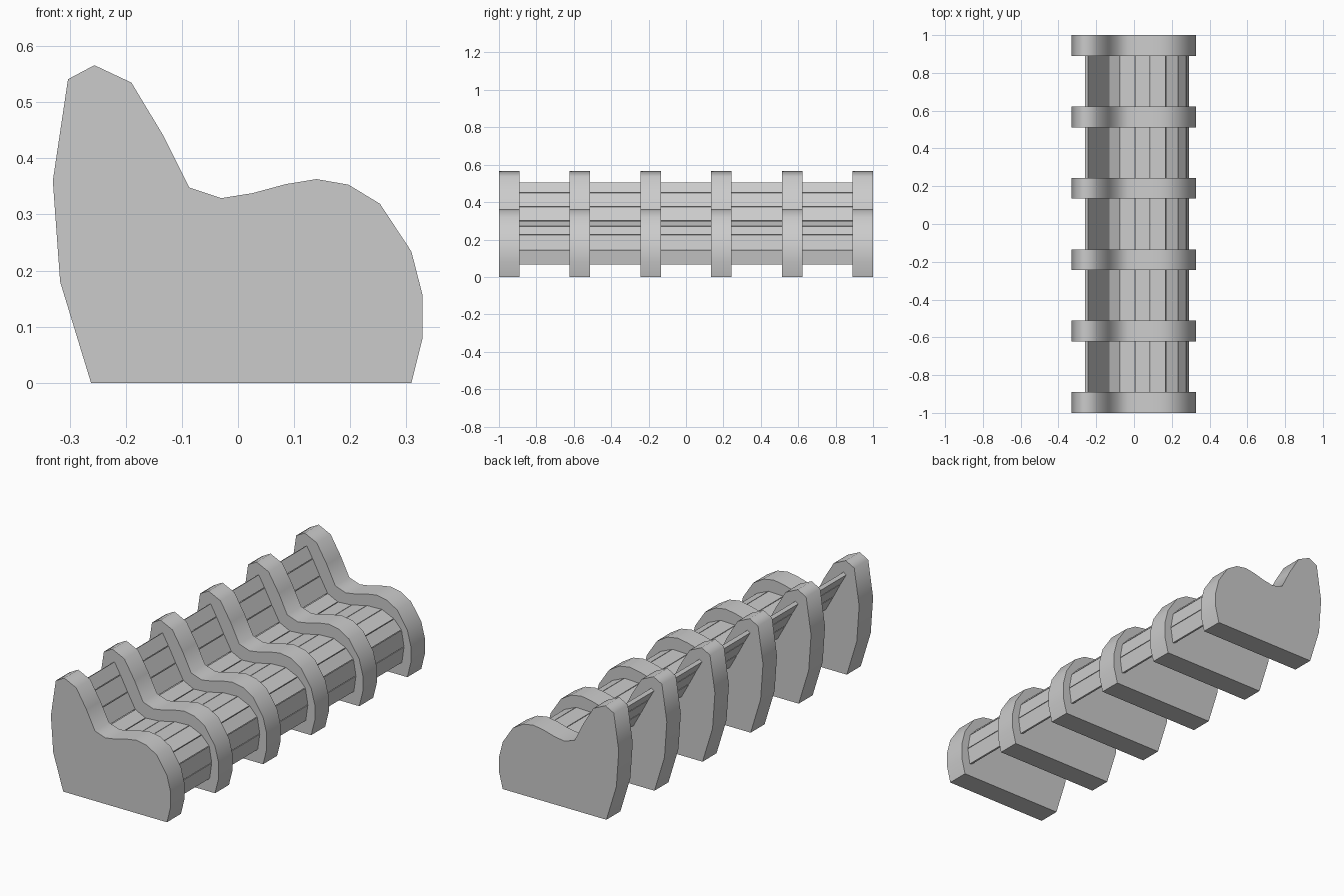
import bpy, bmesh
from mathutils import Vector

if "Cube" in bpy.data.objects:
    bpy.data.objects.remove(bpy.data.objects["Cube"])


def prism(name, outline, y0, y1):
    """Extrude an x/z outline from y0 to y1."""
    bm = bmesh.new()
    face = bm.faces.new([bm.verts.new((x, y0, z)) for x, z in outline])
    ext = bmesh.ops.extrude_face_region(bm, geom=[face])
    moved = [v for v in ext["geom"] if isinstance(v, bmesh.types.BMVert)]
    bmesh.ops.translate(bm, verts=moved, vec=(0, y1 - y0, 0))
    bmesh.ops.recalc_face_normals(bm, faces=bm.faces)
    mesh = bpy.data.meshes.new(name)
    bm.to_mesh(mesh)
    bm.free()
    obj = bpy.data.objects.new(name, mesh)
    bpy.context.collection.objects.link(obj)
    return obj


# Solid bench ribs, evenly spaced along the length
rib_profile = [
    (-0.262, 0), (-0.317, 0.18), (-0.33, 0.36), (-0.303, 0.541),
    (-0.256, 0.566), (-0.19, 0.535), (-0.134, 0.442), (-0.087, 0.348),
    (-0.03, 0.329), (0.026, 0.338), (0.085, 0.354), (0.14, 0.363),
    (0.197, 0.353), (0.253, 0.319), (0.309, 0.234), (0.329, 0.156),
    (0.329, 0.08), (0.309, 0),
]
ribs = []
for i in range(6):
    y = -0.945 + i * 0.378
    ribs.append(prism(f"rib_{i + 1}", rib_profile, y - 0.055, y + 0.055))

bpy.ops.object.select_all(action='DESELECT')
for rib in ribs:
    rib.select_set(True)
bpy.context.view_layer.objects.active = ribs[0]
bpy.ops.object.shade_smooth_by_angle(angle=1.05)

# Long slats following the inset seat curve, from backrest top to front bottom
slat_path = [
    (-0.245, 0.507), (-0.212, 0.450), (-0.172, 0.375), (-0.130, 0.300),
    (-0.073, 0.272), (0.003, 0.277), (0.086, 0.297), (0.169, 0.300),
    (0.235, 0.271), (0.277, 0.226), (0.291, 0.146), (0.279, 0.064),
]
gap, thickness = 0.0015, 0.018
for i, (p, q) in enumerate(zip(slat_path, slat_path[1:])):
    a, b = Vector(p), Vector(q)
    along = (b - a).normalized()
    inward = Vector((along.y, -along.x)) * thickness
    a, b = a + along * gap, b - along * gap
    # Narrow the hidden side so neighbours do not collide on the bends
    taper = along * (0.001 if i < 3 else 0.004)
    part = "back_slat" if i < 4 else "seat_slat" if i < 8 else "front_slat"
    prism(f"{part}_{i + 1}", [a, b, b + inward - taper, a + inward + taper],
          -0.94, 0.94)
